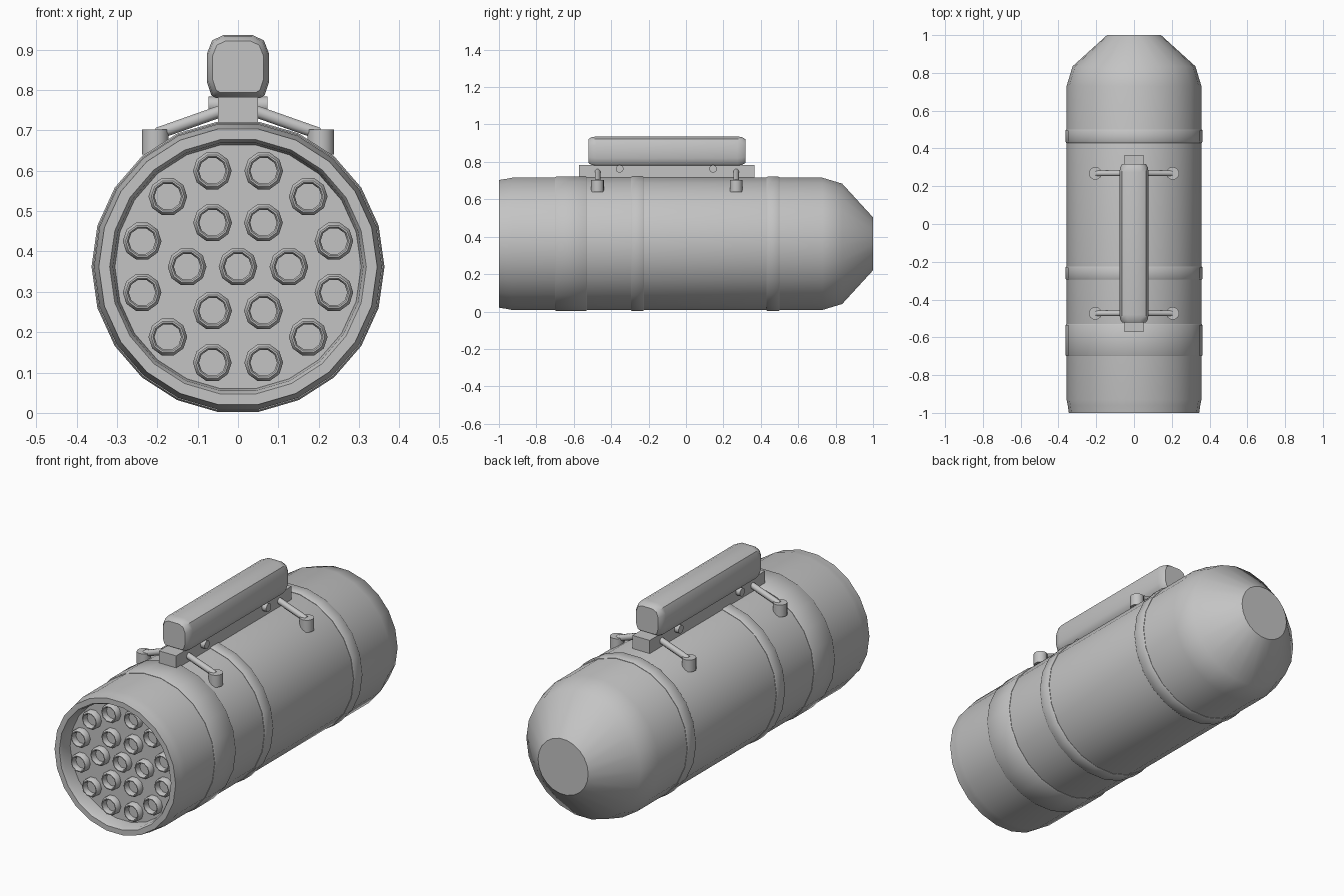
import bpy, bmesh, math
from mathutils import Vector

if "Cube" in bpy.data.objects:
    bpy.data.objects.remove(bpy.data.objects["Cube"])

CZ = 0.362  # height of the pod axis

grey = bpy.data.materials.new("plain grey")
grey.diffuse_color = (0.55, 0.55, 0.55, 1)
grey.use_nodes = True
grey.node_tree.nodes["Principled BSDF"].inputs["Base Color"].default_value = grey.diffuse_color


def finish(name, bm, angle=40):
    bmesh.ops.recalc_face_normals(bm, faces=bm.faces[:])
    mesh = bpy.data.meshes.new(name)
    bm.to_mesh(mesh)
    bm.free()
    mesh.materials.append(grey)
    ob = bpy.data.objects.new(name, mesh)
    bpy.context.collection.objects.link(ob)
    bpy.ops.object.select_all(action='DESELECT')
    ob.select_set(True)
    bpy.context.view_layer.objects.active = ob
    bpy.ops.object.shade_smooth_by_angle(angle=math.radians(angle))
    return ob


def loft(name, rings, loop=False, angle=40):
    """Skin a list of equal-length point rings; cap the ends or close the loop."""
    bm = bmesh.new()
    vs = [[bm.verts.new(p) for p in r] for r in rings]
    n = len(vs[0])
    pairs = list(zip(vs, vs[1:])) + ([(vs[-1], vs[0])] if loop else [])
    for a, b in pairs:
        for i in range(n):
            j = (i + 1) % n
            bm.faces.new((a[i], a[j], b[j], b[i]))
    if not loop:
        bm.faces.new(vs[0])
        bm.faces.new(vs[-1])
    return finish(name, bm, angle)


def lathe(name, profile, n, cx=0.0, cz=CZ, loop=False):
    """Turn (radius, y) points around an axis parallel to y."""
    ang = [2 * math.pi * i / n for i in range(n)]
    rings = [[(cx + r * math.cos(a), y, cz + r * math.sin(a)) for a in ang]
             for r, y in profile]
    return loft(name, rings, loop)


def rod(name, p1, p2, r, n=12):
    p1, p2 = Vector(p1), Vector(p2)
    d = p2 - p1
    q = d.to_track_quat('Z', 'Y')
    ring = [q @ Vector((r * math.cos(2 * math.pi * (i + .5) / n),
                        r * math.sin(2 * math.pi * (i + .5) / n), 0)) for i in range(n)]
    return loft(name, [[p1 + v for v in ring], [p2 + v for v in ring]], angle=50)


# pod shell with recessed front plate and tapered tail
lathe("pod_body", [(0.305, -0.93), (0.31, -0.985), (0.318, -1.0), (0.345, -1.0),
                   (0.351, -0.96), (0.357, -0.93), (0.357, 0.73), (0.325, 0.835),
                   (0.143, 1.0)], 22)

# raised bands
for i, (a, b) in enumerate([(-0.70, -0.53), (-0.295, -0.225), (0.43, 0.50)]):
    lathe(f"band_{i}", [(0.35, a), (0.359, a), (0.363, a + 0.006),
                        (0.363, b - 0.006), (0.359, b), (0.35, b)], 22, loop=True)

# launch tubes: centre, inner ring of 6, outer ring of 12
spots = [(0, 0)]
for count, rad, off in ((6, 0.126, 0), (12, 0.246, 15)):
    for k in range(count):
        a = math.radians(off + 360 * k / count)
        spots.append((rad * math.cos(a), rad * math.sin(a)))
for i, (x, z) in enumerate(spots):
    lathe(f"tube_{i}", [(0.033, -0.932), (0.033, -0.955), (0.037, -0.962),
                        (0.041, -0.962), (0.048, -0.952), (0.048, -0.925)],
          10, x, CZ + z)

# mounting rail
rail = [(-0.049, 0.69), (0.049, 0.69), (0.049, 0.783), (-0.049, 0.783)]
loft("mounting_rail", [[(x, y, z) for x, z in rail] for y in (-0.573, 0.365)])

# rounded block on top of the rail
half = [(0.036, 0.936), (0.064, 0.923), (0.077, 0.89), (0.077, 0.82),
        (0.066, 0.787), (0.055, 0.78)]
sect = half + [(-x, z) for x, z in reversed(half)]
rings = []
for y, s in ((-0.522, 0.82), (-0.505, 0.95), (-0.48, 1), (0.275, 1), (0.30, 0.95), (0.317, 0.82)):
    rings.append([(x * s, y, 0.858 + (z - 0.858) * s) for x, z in sect])
loft("top_block", rings)

# cross bolts through the rail
for i, y in enumerate((-0.355, 0.145)):
    rod(f"rail_bolt_{i}", (-0.073, y, 0.763), (0.073, y, 0.763), 0.021, 10)

# sway braces: arm plus round foot on each side
for y, end in ((-0.473, "front"), (0.268, "rear")):
    for s, side in ((-1, "left"), (1, "right")):
        rod(f"brace_arm_{end}_{side}", (s * 0.03, y, 0.752), (s * 0.2, y, 0.692), 0.016, 8)
        rod(f"brace_foot_{end}_{side}", (s * 0.205, y, 0.64), (s * 0.205, y, 0.702), 0.034, 14)
